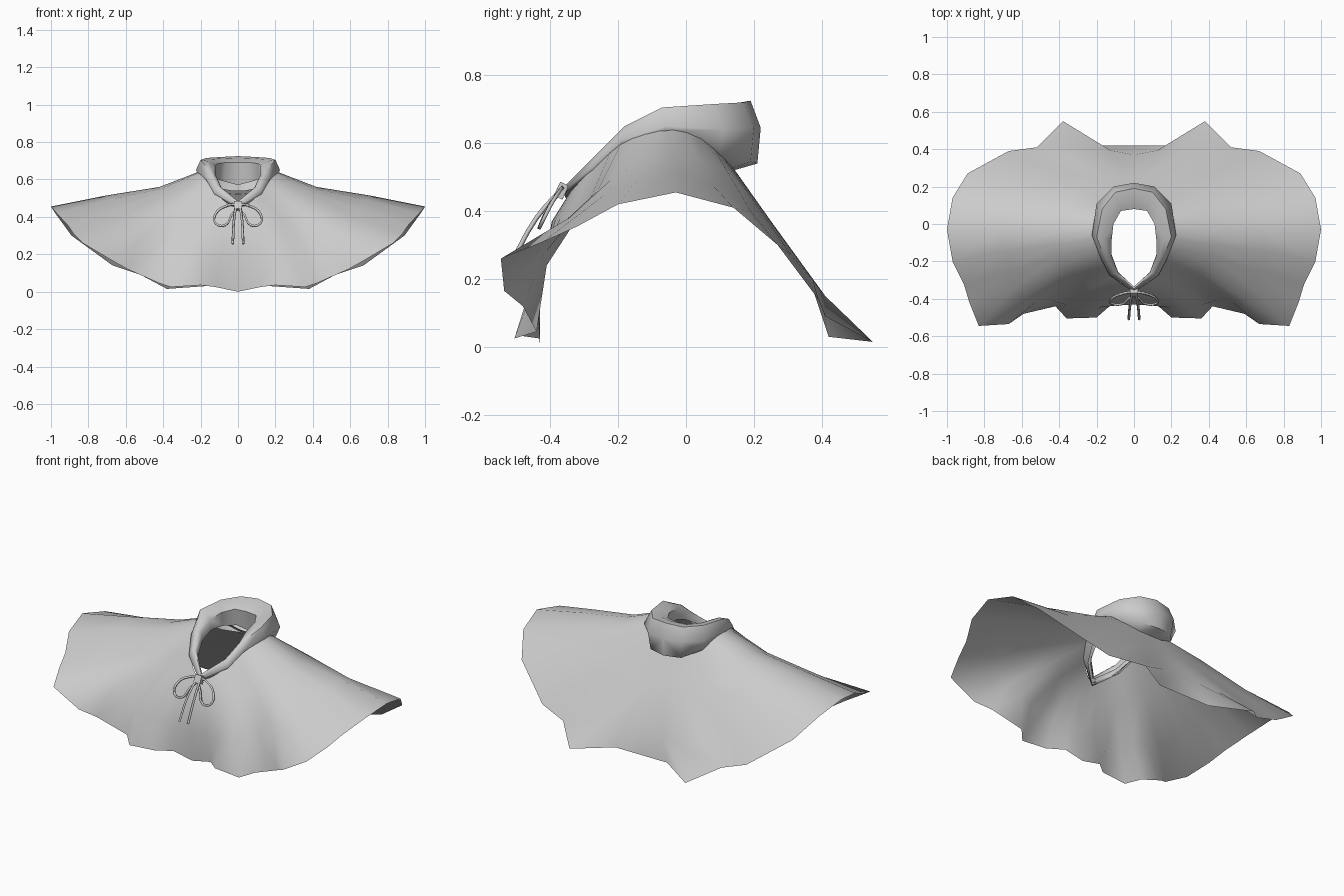
import bpy, math
from mathutils import Vector

if "Cube" in bpy.data.objects:
    bpy.data.objects.remove(bpy.data.objects["Cube"])

COLS = [0, 2, 4, 5, 7, 9, 11, 13, 15, 18]


def spread(points):
    """Smoothly resample ten control points to the nineteen hem columns."""
    p = [Vector(q) for q in points]
    flip = lambda v: Vector((-v.x, v.y, v.z))
    xs = [-2] + COLS + [21]
    p = [flip(p[1])] + p + [flip(p[-2])]
    out = []
    for c in range(19):
        i = max(k for k in range(1, 10) if xs[k] <= c)
        h = xs[i + 1] - xs[i]
        t = (c - xs[i]) / h
        m0 = (p[i + 1] - p[i - 1]) / (xs[i + 1] - xs[i - 1]) * h
        m1 = (p[i + 2] - p[i]) / (xs[i + 2] - xs[i]) * h
        out.append(p[i] * (2*t**3 - 3*t**2 + 1) + m0 * (t**3 - 2*t**2 + t)
                   + p[i + 1] * (3*t**2 - 2*t**3) + m1 * (t**3 - t**2))
    return out


def smooth(ob, angle):
    bpy.ops.object.select_all(action='DESELECT')
    ob.select_set(True)
    bpy.context.view_layer.objects.active = ob
    bpy.ops.object.shade_smooth_by_angle(angle=math.radians(angle))


def loft(name, rings, angle=60):
    """Half surface through equal-length rings, mirrored across x."""
    n = len(rings[0])
    verts = [tuple(v) for r in rings for v in r]
    faces = [(r*n + c, r*n + c + 1, (r+1)*n + c + 1, (r+1)*n + c)
             for r in range(len(rings) - 1) for c in range(n - 1)]
    me = bpy.data.meshes.new(name)
    me.from_pydata(verts, [], faces)
    me.flip_normals()
    ob = bpy.data.objects.new(name, me)
    bpy.context.collection.objects.link(ob)
    smooth(ob, angle)
    mod = ob.modifiers.new("mirror", 'MIRROR')
    mod.use_clip = True
    return ob


# cape rings: neck, shoulder, lower, hem (back centre round to front centre)
neck = [(0, .13, .54), (.08, .12, .55), (.15, .08, .59), (.18, .04, .62),
        (.2, -.04, .645), (.19, -.12, .63), (.165, -.19, .6),
        (.13, -.25, .55), (.08, -.31, .49), (0, -.345, .45)]
shoulder = [(0, .25, .37), (.14, .25, .37), (.3, .2, .43), (.37, .12, .52),
            (.42, -.04, .56), (.4, -.17, .525), (.36, -.26, .46),
            (.27, -.3, .42), (.18, -.37, .38), (0, -.395, .37)]
lower = [(0, .37, .18), (.25, .41, .15), (.5, .31, .27), (.62, .19, .4),
         (.7, -.03, .515), (.66, -.25, .44), (.6, -.41, .32),
         (.44, -.41, .24), (.28, -.45, .2), (0, -.43, .18)]
hem = [(0, .42, .03), (.17, .42, .03), (.38, .55, .015), (.52, .41, .09),
       (.67, .39, .14), (.89, .27, .3), (.97, .14, .41), (1, -.03, .455),
       (.97, -.2, .42), (.91, -.32, .355), (.88, -.42, .31),
       (.83, -.545, .26), (.67, -.535, .165), (.59, -.48, .12),
       (.42, -.44, .045), (.36, -.505, .025), (.2, -.5, .035),
       (.12, -.43, .025), (0, -.43, 0)]
loft("cape", [spread(neck), spread(shoulder), spread(lower), hem])

# rolled collar, fat at the back and thin at the tie
lip = [(0, .08, .69), (.07, .07, .69), (.11, 0, .685), (.12, -.09, .675),
       (.12, -.17, .625), (.085, -.26, .55), (0, -.335, .475)]
crest = [(0, .19, .725), (.1, .17, .72), (.17, .08, .715), (.2, -.07, .705),
         (.155, -.18, .65), (.115, -.265, .565), (0, -.355, .475)]
outer = [(0, .22, .645), (.11, .2, .645), (.2, .11, .64), (.225, -.06, .65),
         (.175, -.19, .61), (.13, -.275, .53), (0, -.365, .455)]
base = [(0, .21, .54), (.1, .19, .545), (.175, .1, .575), (.215, -.06, .635),
        (.17, -.19, .595), (.125, -.275, .52), (0, -.36, .45)]
inside = [(x, y + .02 * (1 - i/6), z - .11 * (1 - i/6) - .01)
          for i, (x, y, z) in enumerate(lip)]
under = [(x * .8, y - .07 * (1 - i/6) if i < 3 else y + .01, z - .02)
         for i, (x, y, z) in enumerate(base)]
mid = [(Vector(a) + Vector(b)) / 2 + Vector((0, 0, .008))
       for a, b in zip(lip, crest)]
loft("collar", [inside, lip, mid, crest, outer, base, under])


def cord(name, pts, cyclic=False):
    cu = bpy.data.curves.new(name, 'CURVE')
    cu.dimensions = '3D'
    cu.bevel_depth = .007
    cu.bevel_resolution = 0
    cu.resolution_u = 3
    cu.use_fill_caps = True
    sp = cu.splines.new('BEZIER')
    sp.bezier_points.add(len(pts) - 1)
    for b, p in zip(sp.bezier_points, pts):
        b.co = p
        b.handle_left_type = b.handle_right_type = 'AUTO'
    sp.use_cyclic_u = cyclic
    ob = bpy.data.objects.new(name, cu)
    bpy.context.collection.objects.link(ob)


# bow loops and hanging tails
for side, s in (("left", -1), ("right", 1)):
    cord(side + "_bow_loop", [(s*x, y, z) for x, y, z in
         [(.01, -.37, .46), (.07, -.375, .455), (.12, -.4, .415),
          (.12, -.425, .365), (.07, -.43, .355), (.035, -.405, .41)]], True)
    cord(side + "_bow_tail", [(s*x, y, z) for x, y, z in
         [(.01, -.37, .46), (.022, -.44, .38), (.028, -.51, .255)]])

# knot
bpy.ops.mesh.primitive_cube_add(size=1, location=(0, -.367, .46),
                                rotation=(math.radians(-25), 0, 0))
knot = bpy.context.object
knot.name = "knot"
knot.scale = (.042, .028, .045)
bev = knot.modifiers.new("bevel", 'BEVEL')
bev.width = .006
